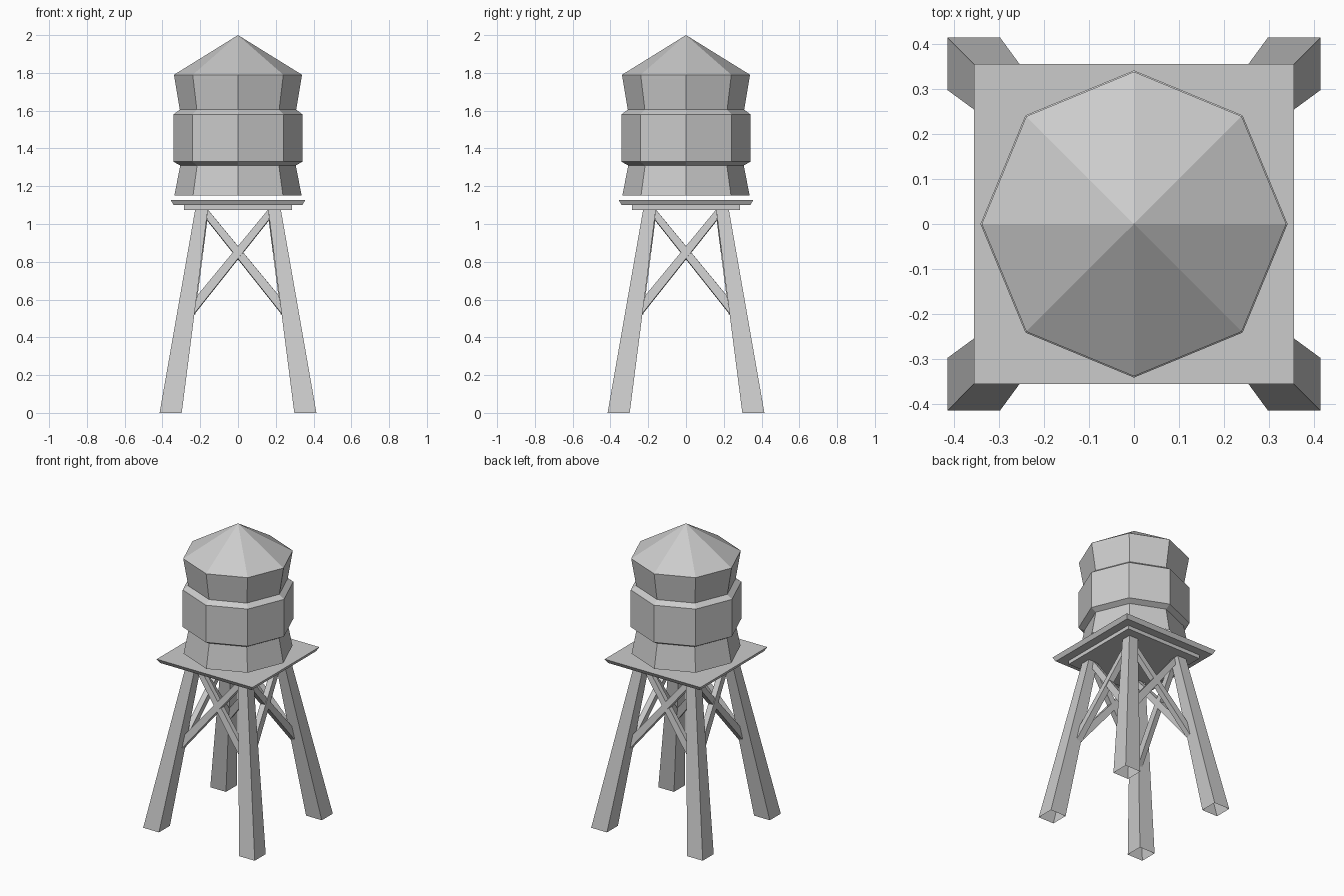
import bpy, math
from mathutils import Matrix

if "Cube" in bpy.data.objects:
    bpy.data.objects.remove(bpy.data.objects["Cube"])


def make(name, verts, faces):
    me = bpy.data.meshes.new(name)
    me.from_pydata(verts, [], faces)
    me.update()
    ob = bpy.data.objects.new(name, me)
    bpy.context.collection.objects.link(ob)
    return ob


def lathe(name, profile, n=8):
    # rings of n points; consecutive rings are joined by quads
    verts = [(r * math.cos(2 * math.pi * i / n), r * math.sin(2 * math.pi * i / n), z)
             for r, z in profile for i in range(n)]
    faces = [(k * n + i, k * n + (i + 1) % n, (k + 1) * n + (i + 1) % n, (k + 1) * n + i)
             for k in range(len(profile) - 1) for i in range(n)]
    return make(name, verts, faces)


SIDES = [(0, 1, 5, 4), (1, 2, 6, 5), (2, 3, 7, 6), (3, 0, 4, 7)]
CAPS = [(3, 2, 1, 0), (4, 5, 6, 7)]


def rect(x0, x1, y0, y1, z):
    return [(x0, y0, z), (x1, y0, z), (x1, y1, z), (x0, y1, z)]


# Octagonal tank with a raised middle band
lathe("tank", [(0.337, 1.15), (0.306, 1.31), (0.342, 1.33), (0.342, 1.58),
               (0.308, 1.605), (0.335, 1.765), (0.339, 1.79)])

# Pointed roof
n = 8
ring = [(0.339 * math.cos(math.pi * i / 4), 0.339 * math.sin(math.pi * i / 4), 1.79) for i in range(n)]
make("roof", ring + [(0, 0, 2.0)], [(i, (i + 1) % n, n) for i in range(n)])

# Platform with sloped edge, and the smaller plate below it
for name, b, t, z0, z1 in (("platform", 0.341, 0.356, 1.10, 1.127),
                           ("under_plate", 0.285, 0.285, 1.075, 1.10)):
    make(name, rect(-b, b, -b, b, z0) + rect(-t, t, -t, t, z1), SIDES + CAPS)

# Leaning, tapered legs with open feet, and crossed braces between them
LEAN = math.atan(0.128)
for k in range(4):
    turn = Matrix.Rotation(k * math.pi / 2, 4, 'Z')
    leg = make(f"leg_{k + 1}",
               rect(-0.415, -0.298, -0.415, -0.298, 0) + rect(-0.227, -0.16, -0.227, -0.16, 1.075),
               SIDES + [CAPS[1]])
    leg.data.transform(turn)

    for s, depth in ((1, 0.040), (-1, 0.035)):
        outline = [(-0.232, 0.52), (0.165, 1.02), (0.16, 1.072), (-0.217, 0.615)]
        inner = [(s * x, -(0.293 - 0.128 * z), z) for x, z in outline]
        outer = [(x, y - depth * math.cos(LEAN), z + depth * math.sin(LEAN)) for x, y, z in inner]
        # faces wind outwards for either mirror direction
        faces = SIDES + CAPS
        if s == 1:
            faces = [f[::-1] for f in faces]
            faces = [f[::-1] for f in faces]
        brace = make(f"brace_{k + 1}_{'a' if s == 1 else 'b'}",
                     outer + inner if s == 1 else inner + outer, faces)
        if s == 1:
            brace.data.flip_normals()
        else:
            brace.data.flip_normals()
        brace.data.transform(turn)
        import bmesh
        bm = bmesh.new()
        bm.from_mesh(brace.data)
        bmesh.ops.recalc_face_normals(bm, faces=bm.faces)
        bm.to_mesh(brace.data)
        bm.free()
